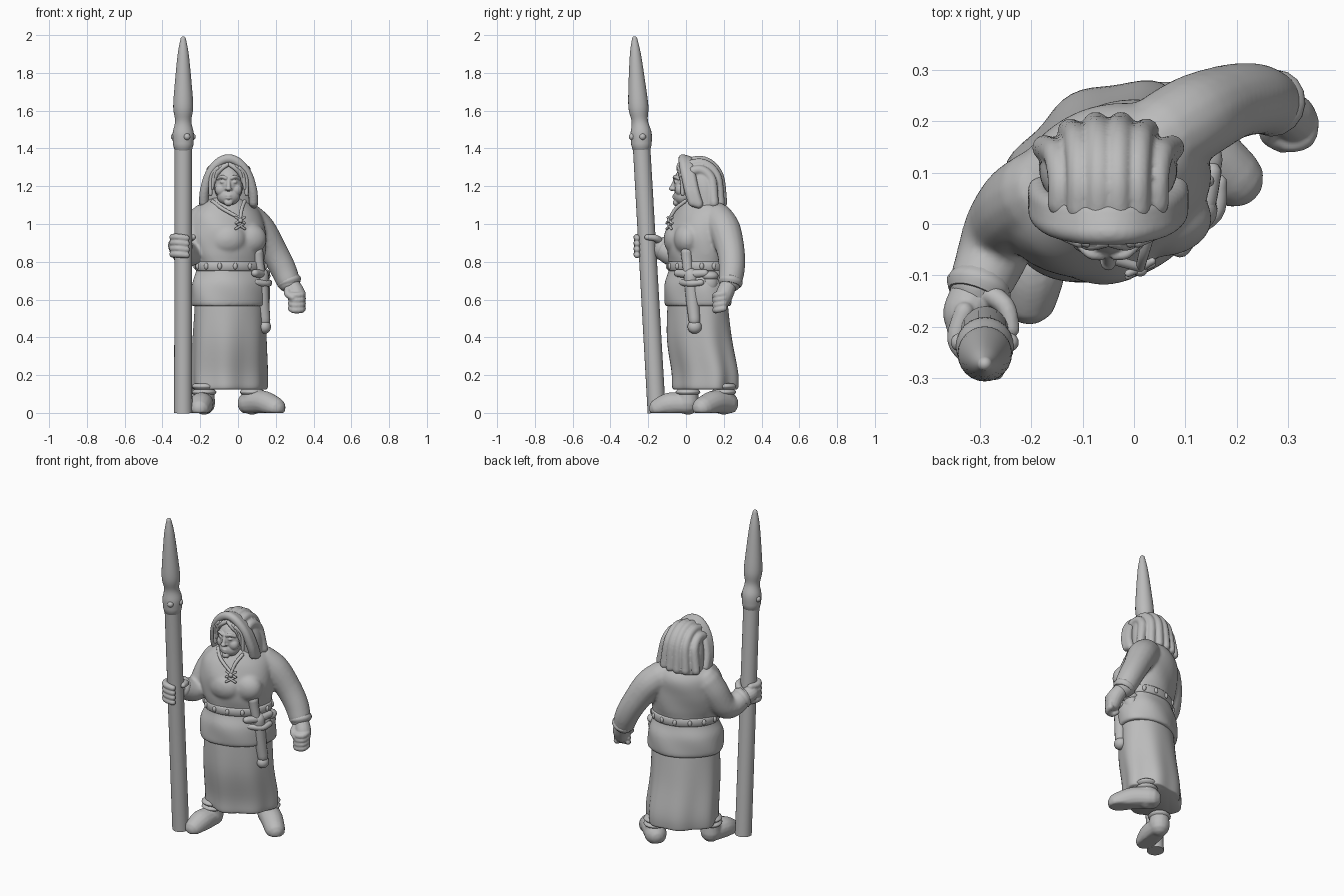
import bpy, bmesh, math
from mathutils import Vector, Matrix

default_cube = bpy.data.objects.get("Cube")
if default_cube:
    bpy.data.objects.remove(default_cube, do_unlink=True)

# One plain grey for the whole figure
GREY = (0.5, 0.5, 0.5, 1.0)
stone = bpy.data.materials.new("plain grey")
stone.use_nodes = True
stone.diffuse_color = GREY
stone.node_tree.nodes["Principled BSDF"].inputs["Base Color"].default_value = GREY

TURN = math.radians(27)          # the body is turned to its left
SIDE = Vector((math.cos(TURN), math.sin(TURN), 0))
FRONT = Vector((math.sin(TURN), -math.cos(TURN), 0))


def finish(name, bm, floor=False):
    if floor:
        for vert in bm.verts:
            vert.co.z = max(vert.co.z, 0)
    bmesh.ops.recalc_face_normals(bm, faces=bm.faces)
    mesh = bpy.data.meshes.new(name)
    bm.to_mesh(mesh)
    bm.free()
    mesh.materials.append(stone)
    obj = bpy.data.objects.new(name, mesh)
    bpy.context.collection.objects.link(obj)
    bpy.ops.object.select_all(action='DESELECT')
    bpy.context.view_layer.objects.active = obj
    obj.select_set(True)
    bpy.ops.object.shade_smooth_by_angle(angle=math.radians(50))
    return obj


def spline(rows, steps):
    """Catmull-Rom through rows of numbers."""
    rows = [Vector(row) for row in rows]
    padded = [rows[0]] + rows + [rows[-1]]
    out = []
    for a, b, c, d in zip(padded, padded[1:], padded[2:], padded[3:]):
        for k in range(steps):
            t = k / steps
            out.append(b + (c - a) * (t / 2) + (a * 2 - b * 5 + c * 4 - d) * (t * t / 2)
                       + (b * 3 - a - c * 3 + d) * (t ** 3 / 2))
    return out + [rows[-1]]


def skin(bm, rings):
    """Bridge rings of points and close both ends."""
    loops = [[bm.verts.new(p) for p in ring] for ring in rings]
    count = len(loops[0])
    for low, high in zip(loops, loops[1:]):
        for i in range(count):
            j = (i + 1) % count
            bm.faces.new((low[i], low[j], high[j], high[i]))
    bm.faces.new(loops[0][::-1])
    bm.faces.new(loops[-1])


def loft(name, sections, turn=TURN, steps=5, sides=64, ripple=None):
    """Stacked ellipses: height, centre x, centre y, half width, half depth."""
    rings = []
    for z, cx, cy, wide, deep in [tuple(s) for s in spline(sections, steps)]:
        ring = []
        for i in range(sides):
            ang = math.tau * i / sides
            swell = 1 + (ripple(ang, z) if ripple else 0)
            p = Vector((wide * math.cos(ang), deep * math.sin(ang), 0)) * swell
            ring.append(Matrix.Rotation(turn, 3, 'Z') @ p + Vector((cx, cy, z)))
        rings.append(ring)
    bm = bmesh.new()
    skin(bm, rings)
    return finish(name, bm)


def tube(name, rows, steps=5, sides=16, rounded=True, floor=False):
    """Round sweep along a path; each row is x, y, z, radius."""
    path = [(p.to_3d(), p[3]) for p in spline(rows, steps)]
    if rounded:
        (p, r), (q, s) = path[0], path[-1]
        back, ahead = (p - path[1][0]).normalized(), (q - path[-2][0]).normalized()
        dome = [(math.sin(a), math.cos(a)) for a in (math.pi / 6, math.pi / 3, math.pi / 2.2)]
        path = [(p + back * r * h, r * w) for h, w in reversed(dome)] + path
        path += [(q + ahead * s * h, s * w) for h, w in dome]
    rings, previous = [], None
    for k, (point, radius) in enumerate(path):
        along = (path[min(k + 1, len(path) - 1)][0] - path[max(k - 1, 0)][0]).normalized()
        if previous is None:
            u = along.orthogonal().normalized()
        else:
            u = previous.rotation_difference(along) @ u
        v, previous = along.cross(u), along
        rings.append([point + (u * math.cos(math.tau * i / sides)
                      + v * math.sin(math.tau * i / sides)) * radius for i in range(sides)])
    bm = bmesh.new()
    skin(bm, rings)
    return finish(name, bm, floor)


def ball(name, centre, size):
    bm = bmesh.new()
    bmesh.ops.create_icosphere(bm, subdivisions=3, radius=1)
    bmesh.ops.transform(bm, matrix=Matrix.LocRotScale(Vector(centre), None, Vector(size)), verts=bm.verts)
    return finish(name, bm)


def blend(name, parts, voxel, smoothing):
    """Melt overlapping parts into one sculpted surface."""
    bpy.ops.object.select_all(action='DESELECT')
    for part in parts:
        part.select_set(True)
    bpy.context.view_layer.objects.active = parts[0]
    bpy.ops.object.join()
    obj = bpy.context.object
    obj.name = name
    remesh = obj.modifiers.new("melt", 'REMESH')
    remesh.mode, remesh.voxel_size, remesh.use_smooth_shade = 'VOXEL', voxel, True
    smooth = obj.modifiers.new("soften", 'SMOOTH')
    smooth.iterations = smoothing


# Spear: leaning shaft, socket with rivets, leaf-shaped head
tube("spear_shaft", [(-.29, -.155, 0, .048), (-.29, -.237, 1.44, .046)], rounded=False, sides=24)
tube("spear_head", [(-.29, -.236, 1.42, .054), (-.29, -.238, 1.48, .056), (-.29, -.245, 1.545, .043),
                    (-.29, -.252, 1.62, .053), (-.29, -.26, 1.75, .044), (-.29, -.268, 1.9, .029),
                    (-.29, -.272, 1.98, .014)], sides=24)
for x, y in ((-.338, -.23), (-.242, -.23), (-.27, -.285)):
    ball("spear_rivet", (x, y, 1.462), (.018, .018, .018))

# Skirt with folds deepening to the hem
loft("skirt", [(.125, -.047, .105, .195, .15), (.14, -.047, .105, .204, .158), (.22, -.047, .102, .206, .16),
               (.4, -.045, .072, .2, .16), (.62, -.04, .06, .195, .145)],
     ripple=lambda a, z: .06 * (1 - z / .62) * (math.sin(a * 7 + 3) + .5 * math.sin(a * 4 + 3.5)))

# Tunic: torso, bust and sleeves melted together
torso = loft("tunic", [(.565, -.042, .062, .212, .16), (.59, -.042, .062, .218, .166),
                       (.68, -.04, .06, .214, .162), (.765, -.04, .06, .186, .136), (.85, -.045, .06, .199, .148),
                       (.95, -.053, .063, .21, .156), (1.04, -.06, .08, .2, .142),
                       (1.1, -.058, .083, .15, .11), (1.14, -.055, .07, .08, .075)],
             ripple=lambda a, z: .016 * math.sin(a * 5 + z * 25))
middle = Vector((-.045, .06, .92))
bust = [ball("bust", middle + FRONT * .086 + SIDE * s * .06, (.105, .075, .09)) for s in (-1, 1)]
left_sleeve = tube("left_sleeve", [(.05, .165, 1.03, .085), (.115, .205, .97, .085), (.185, .236, .86, .075),
                                   (.235, .243, .77, .07), (.265, .235, .7, .064)])
right_sleeve = tube("right_sleeve", [(-.18, .06, 1.02, .088), (-.22, .035, .95, .084), (-.255, -.005, .86, .074),
                                     (-.275, -.06, .84, .07), (-.3, -.12, .868, .061)])
blend("tunic", [torso, left_sleeve, right_sleeve] + bust, .009, 7)

# Sleeve hems
tube("left_cuff", [(.264, .238, .71, .058), (.271, .235, .693, .066), (.277, .232, .676, .056)],
     steps=3, rounded=False)
tube("right_cuff", [(-.295, -.105, .863, .055), (-.302, -.124, .872, .065), (-.309, -.142, .88, .055)],
     steps=3, rounded=False)

# Left hand: closed fist
palm = [tube("palm", [(.275, .23, .69, .042), (.307, .207, .635, .047), (.314, .19, .59, .042)])]
for i in range(4):
    z = .632 - i * .026
    palm.append(tube("finger", [(.342, .2, z, .018), (.334, .165, z - .008, .018),
                                (.295, .157, z - .01, .017), (.278, .18, z, .015)], steps=3))
palm.append(tube("thumb", [(.268, .2, .66, .022), (.263, .172, .63, .019), (.29, .152, .61, .015)]))
blend("left_hand", palm, .005, 3)

# Right hand: fingers wrapped round the shaft
grip = [tube("palm", [(-.305, -.12, .87, .043), (-.325, -.17, .885, .046), (-.328, -.2, .89, .038)])]
for i in range(4):
    z = .84 + i * .03
    grip.append(tube("finger", [(-.33, -.17, z, .019), (-.345, -.225, z, .019),
                                (-.315, -.258, z, .019), (-.272, -.258, z - .005, .017)], steps=4))
grip.append(tube("thumb", [(-.29, -.13, .9, .022), (-.25, -.16, .925, .019), (-.238, -.205, .93, .016)]))
blend("right_hand", grip, .005, 3)

# Belt and studs
loft("belt", [(.752, -.04, .06, .186, .136), (.758, -.04, .06, .195, .145),
              (.796, -.04, .06, .195, .145), (.802, -.04, .06, .187, .137)], steps=2)
for i in range(14):
    ang = math.tau * i / 14
    spot = Vector((-.04, .06, .777)) + SIDE * .194 * math.cos(ang) - FRONT * .144 * math.sin(ang)
    ball("belt_stud", spot, (.012, .012, .018))

# Sheathed knife, straps and pouches at the left hip
tube("knife_sheath", [(.125, .025, .73, .037), (.13, .035, .6, .035), (.14, .045, .49, .031)])
ball("sheath_tip", (.141, .046, .455), (.034, .038, .036))
tube("knife_handle", [(.118, .012, .74, .026), (.108, .006, .81, .028), (.103, .004, .85, .031)])
tube("knife_guard", [(.09, -.045, .74, .02), (.13, .02, .735, .023), (.15, .1, .74, .02)])
tube("sheath_strap", [(.09, -.02, .69, .018), (.155, .02, .685, .018), (.165, .08, .69, .016)])
ball("pouch", (.125, .125, .69), (.04, .045, .06))
ball("pouch_flap", (.13, .125, .725), (.042, .047, .028))

# Legs and boots with gathered tops
for side, ankle, foot in (
        ("right", (-.18, .01), [(-.18, .01, .045, .056), (-.195, -.08, .045, .064), (-.203, -.14, .025, .056)]),
        ("left", (.075, .2), [(.06, .215, .05, .064), (.13, .15, .055, .064), (.195, .09, .028, .058)])):
    x, y = ankle
    boot = [tube("boot", foot, floor=True), tube("shaft", [(x, y, .05, .06), (x, y, .12, .054)])]
    blend(side + "_boot", boot, .007, 4)
    for z in (.11, .14):
        tube(side + "_boot_wrap", [(x, y, z - .016, .052), (x, y, z, .066), (x, y, z + .016, .052)],
             steps=4, rounded=False)

# Head: skull, brows, nose, cheeks, lips and chin
CX = -.05
face = [ball("skull", (CX, .015, 1.21), (.078, .08, .105)), ball("jaw", (CX, -.016, 1.148), (.062, .05, .05)),
        ball("chin", (CX, -.052, 1.113), (.024, .018, .018)), ball("nose_tip", (CX, -.073, 1.187), (.016, .018, .012)),
        tube("nose_bridge", [(CX, -.056, 1.235, .01), (CX, -.072, 1.194, .012)]),
        tube("neck", [(CX, .05, 1.05, .06), (CX, .02, 1.14, .05)])]
for s in (-1, 1):
    face.append(ball("cheek", (CX + s * .04, -.03, 1.182), (.032, .028, .034)))
    face.append(tube("brow", [(CX + s * .014, -.062, 1.242, .009), (CX + s * .035, -.058, 1.25, .01),
                              (CX + s * .058, -.038, 1.24, .008)]))
    face.append(ball("eye", (CX + s * .031, -.054, 1.222), (.015, .01, .008)))
    face.append(ball("nostril", (CX + s * .012, -.062, 1.185), (.008, .01, .007)))
for z in (1.15, 1.138):
    face.append(tube("lip", [(CX - .024, -.055, z, .004), (CX, -.066, z, .006), (CX + .024, -.055, z, .004)]))
blend("head", face, .004, 2)

# Hair locks framing the face
for s in (-1, 1):
    for i in range(4):
        out = i * .017
        tube("hair_lock", [(CX + s * (.006 + out), -.034, 1.315 - out * .4, .012),
                           (CX + s * (.04 + out), -.04 + out * .4, 1.29 - out * .7, .011),
                           (CX + s * (.07 + out * .5), -.018, 1.25 - out * 1.8, .01)])

# Hood: cap, folds running over the back, rolled brim round the face
hood = [loft("hood", [(1.085, CX, .11, .135, .09), (1.2, CX, .1, .13, .095), (1.28, CX, .085, .1, .085),
                      (1.335, CX, .075, .045, .06)], turn=0)]
for i in range(6):
    u = (i - 2.5) * .043
    bulge = math.sqrt(1 - (u / .138) ** 2)
    arc = [math.radians(d) for d in (110, 85, 60, 35, 10)]
    fold = [(CX + u * (1 - .15 * math.sin(a)), .065 + .12 * bulge * math.cos(a),
             1.2 + .138 * bulge * math.sin(a), .026) for a in arc]
    hood.append(tube("hood_fold", fold + [(CX + u * 1.15, .07 + .125 * bulge, 1.11, .025)]))
blend("hood", hood, .006, 2)
brim = [(-.132, .035, 1.115), (-.127, .015, 1.18), (-.1, -.003, 1.265), (-.052, -.014, 1.325)]
arch = brim + [(0, -.016, 1.345)] + [(-x, y, z) for x, y, z in reversed(brim)]
rolls = [tube("hood_brim", [(CX + x, y + back, z - back * .3, .025) for x, y, z in arch], steps=6)
         for back in (0, .016, .032)]
blend("hood_brim", rolls, .006, 5)

# Neck cord and crossed laces
chest = Vector((.012, -.084, 1.03))
for s in (-1, 1):
    tube("neck_cord", [(CX + s * .085, -.005, 1.12, .01), (CX + s * .05 + .02, -.055, 1.08, .01), (*chest, .009)])
    for drop in (0, .03):
        start, end = chest + SIDE * s * .026, chest - SIDE * s * .026
        tube("lace", [(start.x, start.y, 1.035 - drop, .007), (end.x, end.y - .006, 1.005 - drop, .007)])
ball("lace_knot", chest + Vector((0, -.006, -.012)), (.014, .012, .014))
